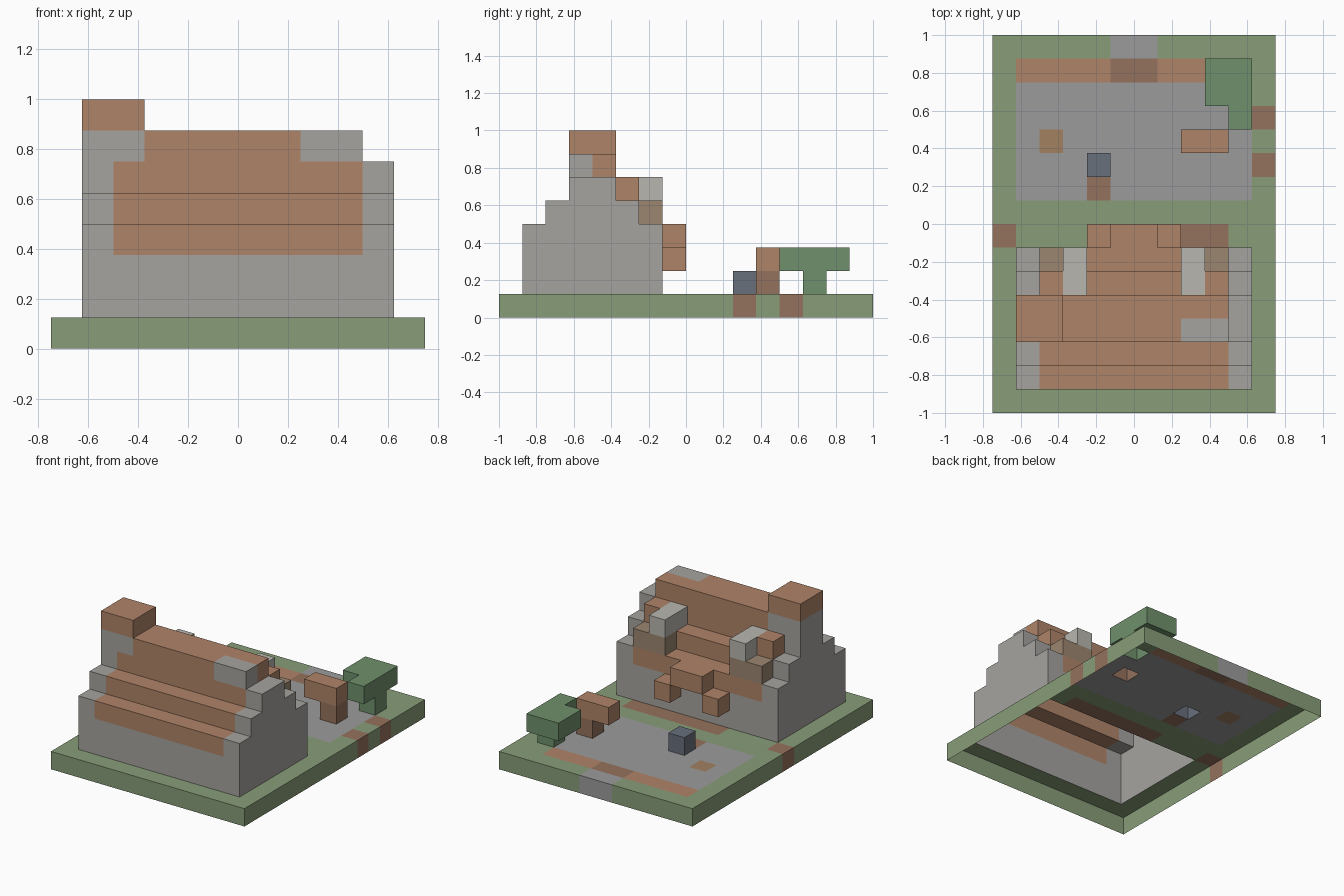
import bpy, bmesh
from mathutils import Vector

if "Cube" in bpy.data.objects:
    bpy.data.objects.remove(bpy.data.objects["Cube"])

U = 0.125                         # size of one block
ORIGIN = Vector((-0.75, -1.0, 0.0))
cells = {}                        # block position -> part name
colours = {}                      # part name -> colour


def part(name, colour, *boxes):
    """Fill block boxes ((x0, x1), (y0, y1), (z0, z1)), ends included."""
    colours[name] = colour
    for xs, ys, zs in boxes:
        for x in range(xs[0], xs[1] + 1):
            for y in range(ys[0], ys[1] + 1):
                for z in range(zs[0], zs[1] + 1):
                    cells[x, y, z] = name


GRASS = (0.25, 0.34, 0.19)
LEAF = (0.16, 0.28, 0.15)
STONE = (0.38, 0.37, 0.35)
PAVING = (0.33, 0.33, 0.33)
PALE = (0.48, 0.47, 0.43)
CLAY = (0.43, 0.23, 0.14)
SOIL = (0.30, 0.17, 0.11)
TAN = (0.33, 0.24, 0.16)
OCHRE = (0.36, 0.22, 0.12)
SLATE = (0.14, 0.16, 0.20)

# Ground: lawn, paved yard, path and planting beds
part("lawn", GRASS, ((0, 11), (0, 15), (0, 0)))
part("paved_yard", PAVING, ((1, 10), (9, 13), (0, 0)), ((5, 6), (15, 15), (0, 0)))
part("back_border", CLAY, ((1, 9), (14, 14), (0, 0)))
part("garden_soil", SOIL, ((4, 9), (7, 7), (0, 0)), ((5, 6), (14, 14), (0, 0)),
     ((0, 0), (7, 7), (0, 0)), ((11, 11), (10, 10), (0, 0)),
     ((11, 11), (12, 12), (0, 0)), ((4, 4), (9, 9), (0, 0)))
part("yard_tile", OCHRE, ((2, 2), (11, 11), (0, 0)))

# House: walls rise in steps to form the gables
part("walls", STONE, ((1, 10), (1, 6), (1, 3)), ((1, 10), (2, 5), (4, 4)),
     ((1, 10), (3, 4), (5, 5)))

# Roof: one course per step, front and back, then the ridge
courses = []
for step in range(3):
    for row in (1 + step, 6 - step):
        courses.append(((2, 9), (row, row), (3 + step, 3 + step)))
part("roof", CLAY, *courses, ((3, 9), (3, 4), (6, 6)))
part("ridge_patch", STONE, ((8, 9), (3, 3), (6, 6)))

# Chimney
part("chimney_stack", STONE, ((1, 2), (3, 4), (6, 6)))
part("chimney_cap", CLAY, ((1, 2), (3, 4), (7, 7)))

# Mirrored dormers on the back slope
pairs = ((3, 2), (8, 9))          # inner and outer column of each dormer
part("dormer_fronts", TAN, *[((min(p), max(p)), (6, 6), (4, 4)) for p in pairs])
part("dormer_tops", PALE, *[((i, i), (5, 6), (5, 5)) for i, o in pairs])
part("dormer_sides", CLAY, *[((o, o), (5, 5), (5, 5)) for i, o in pairs])

# Stepped canopy over the back door
part("door_canopy", CLAY, ((5, 6), (7, 7), (3, 3)),
     *[((x, x), (7, 7), (2, 2)) for x in (4, 7)])

# Yard objects
part("water_tub", SLATE, ((4, 4), (10, 10), (1, 1)))
part("table_leg", SOIL, ((9, 9), (11, 11), (1, 1)))
part("table_top", CLAY, ((8, 9), (11, 11), (2, 2)))
part("tree_trunk", LEAF, ((10, 10), (13, 13), (1, 1)))
part("tree_crown", LEAF, ((9, 10), (13, 14), (2, 2)), ((10, 10), (12, 12), (2, 2)))

# Skin each part: only outer faces, open at the bottom of the ground
DIRS = [Vector(d) for d in ((1, 0, 0), (-1, 0, 0), (0, 1, 0),
                            (0, -1, 0), (0, 0, 1), (0, 0, -1))]


def build(name):
    bm = bmesh.new()
    for cell, owner in cells.items():
        if owner != name:
            continue
        c = Vector(cell)
        for d in DIRS:
            beyond = c + d
            if tuple(int(v) for v in beyond) in cells or beyond.z < 0:
                continue
            s = Vector((d.y, d.z, d.x))
            t = d.cross(s)
            mid = c + Vector((0.5, 0.5, 0.5)) + d * 0.5
            ring = [mid + (s * a + t * b) * 0.5
                    for a, b in ((-1, -1), (1, -1), (1, 1), (-1, 1))]
            bm.faces.new([bm.verts.new(ORIGIN + p * U) for p in ring])
    bmesh.ops.remove_doubles(bm, verts=bm.verts[:], dist=0.001)
    mesh = bpy.data.meshes.new(name)
    bm.to_mesh(mesh)
    bm.free()
    mat = bpy.data.materials.new(name + "_colour")
    mat.diffuse_color = (*colours[name], 1.0)
    mat.use_nodes = True
    mat.node_tree.nodes["Principled BSDF"].inputs["Base Color"].default_value = mat.diffuse_color
    mesh.materials.append(mat)
    bpy.context.collection.objects.link(bpy.data.objects.new(name, mesh))


for name in colours:
    build(name)
